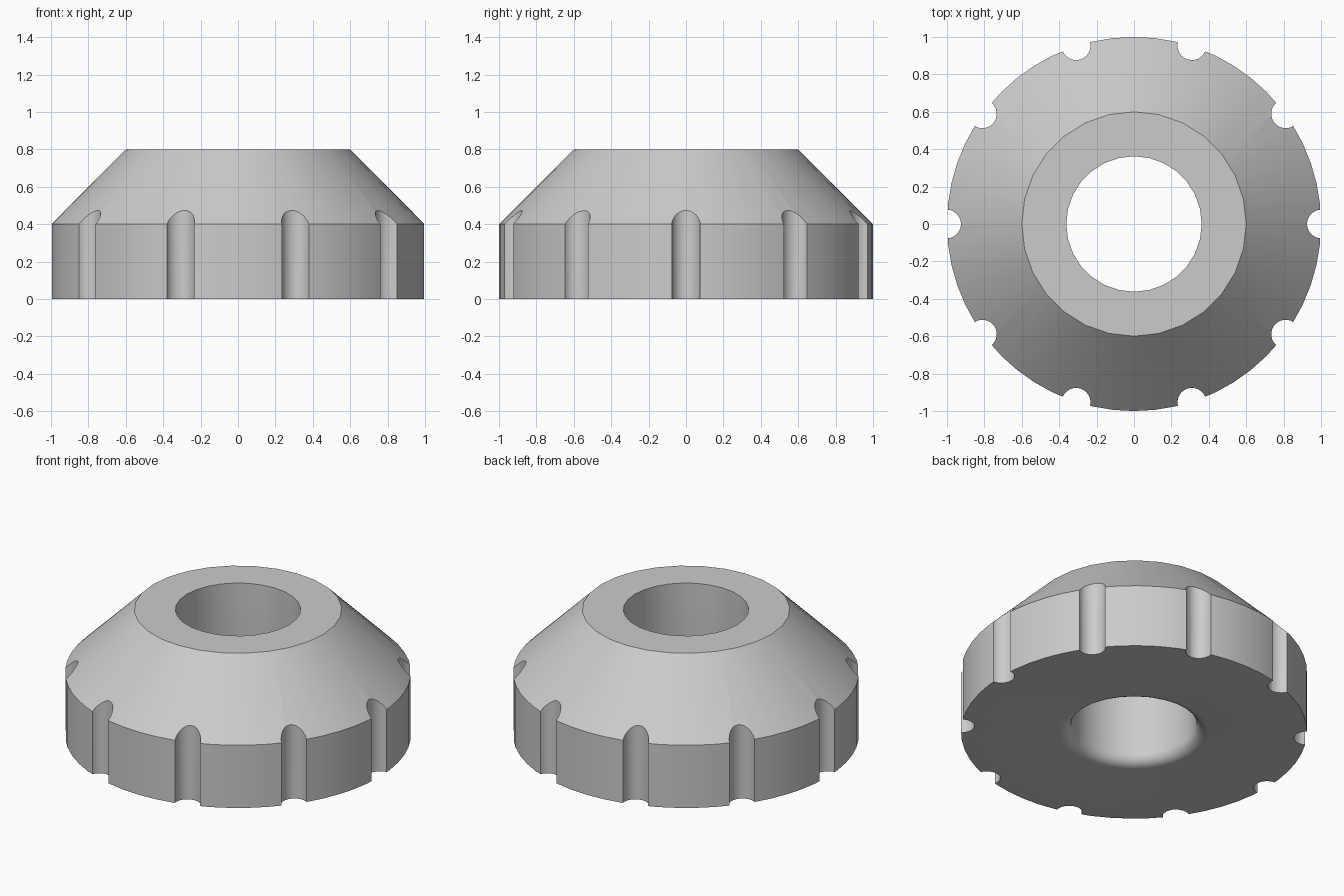
import bpy, bmesh, math
from mathutils import Matrix

if "Cube" in bpy.data.objects:
    bpy.data.objects.remove(bpy.data.objects["Cube"], do_unlink=True)

SIDES = 56
NOTCHES = 10
NOTCH_RADIUS = 0.077
HOLE_RADIUS = 0.362
FILLET = 0.07

# Plain grey material
grey = bpy.data.materials.new("light grey")
grey.use_nodes = True
colour = (0.6, 0.6, 0.6, 1)
grey.diffuse_color = colour
grey.node_tree.nodes["Principled BSDF"].inputs["Base Color"].default_value = colour


def make_object(name, bm):
    bmesh.ops.recalc_face_normals(bm, faces=bm.faces)
    mesh = bpy.data.meshes.new(name)
    bm.to_mesh(mesh)
    bm.free()
    mesh.materials.append(grey)
    obj = bpy.data.objects.new(name, mesh)
    bpy.context.collection.objects.link(obj)
    return obj


def lathe(name, profile, sides):
    """Revolve a closed (radius, height) profile; inner rings get half the sides."""
    bm = bmesh.new()
    rings = []
    for i in range(sides):
        a = 2 * math.pi * i / sides
        flat = math.cos(2 * math.pi / sides) if i % 2 else 1
        ring = []
        for r, z in profile:
            if r < 0.9:
                r *= flat
            ring.append(bm.verts.new((r * math.cos(a), r * math.sin(a), z)))
        rings.append(ring)
    for i, ring in enumerate(rings):
        after = rings[(i + 1) % sides]
        for j in range(len(profile)):
            k = (j + 1) % len(profile)
            bm.faces.new((ring[j], after[j], after[k], ring[k]))
    return make_object(name, bm)


# Knob body: cylinder base, conical shoulder, bore with rounded lower lip
profile = [(1, 0), (1, 0.4), (0.6, 0.8), (HOLE_RADIUS, 0.8)]
for i in range(7):
    a = math.pi / 2 * i / 6
    profile.append((HOLE_RADIUS + FILLET * (1 - math.cos(a)), FILLET * (1 - math.sin(a))))
body = lathe("knob_body", profile, SIDES)

# Ring of grip notch cutters
bm = bmesh.new()
for i in range(NOTCHES):
    turn = Matrix.Rotation(2 * math.pi * i / NOTCHES, 4, "Z")
    bmesh.ops.create_cone(bm, cap_ends=True, segments=24, radius1=NOTCH_RADIUS,
                          radius2=NOTCH_RADIUS, depth=1.2,
                          matrix=turn @ Matrix.Translation((1.002, 0, 0.4)))
cutter = make_object("notch_cutters", bm)
cutter.hide_render = True

# Cut the notches and remove the cutters
bpy.context.view_layer.objects.active = body
body.select_set(True)
cutter.select_set(False)
cut = body.modifiers.new("grip_notches", "BOOLEAN")
cut.operation = "DIFFERENCE"
cut.solver = "EXACT"
cut.object = cutter
bpy.ops.object.modifier_apply(modifier=cut.name)
bpy.data.objects.remove(cutter, do_unlink=True)

# Smooth curves, crisp rims
bpy.ops.object.shade_smooth_by_angle(angle=math.radians(30))
